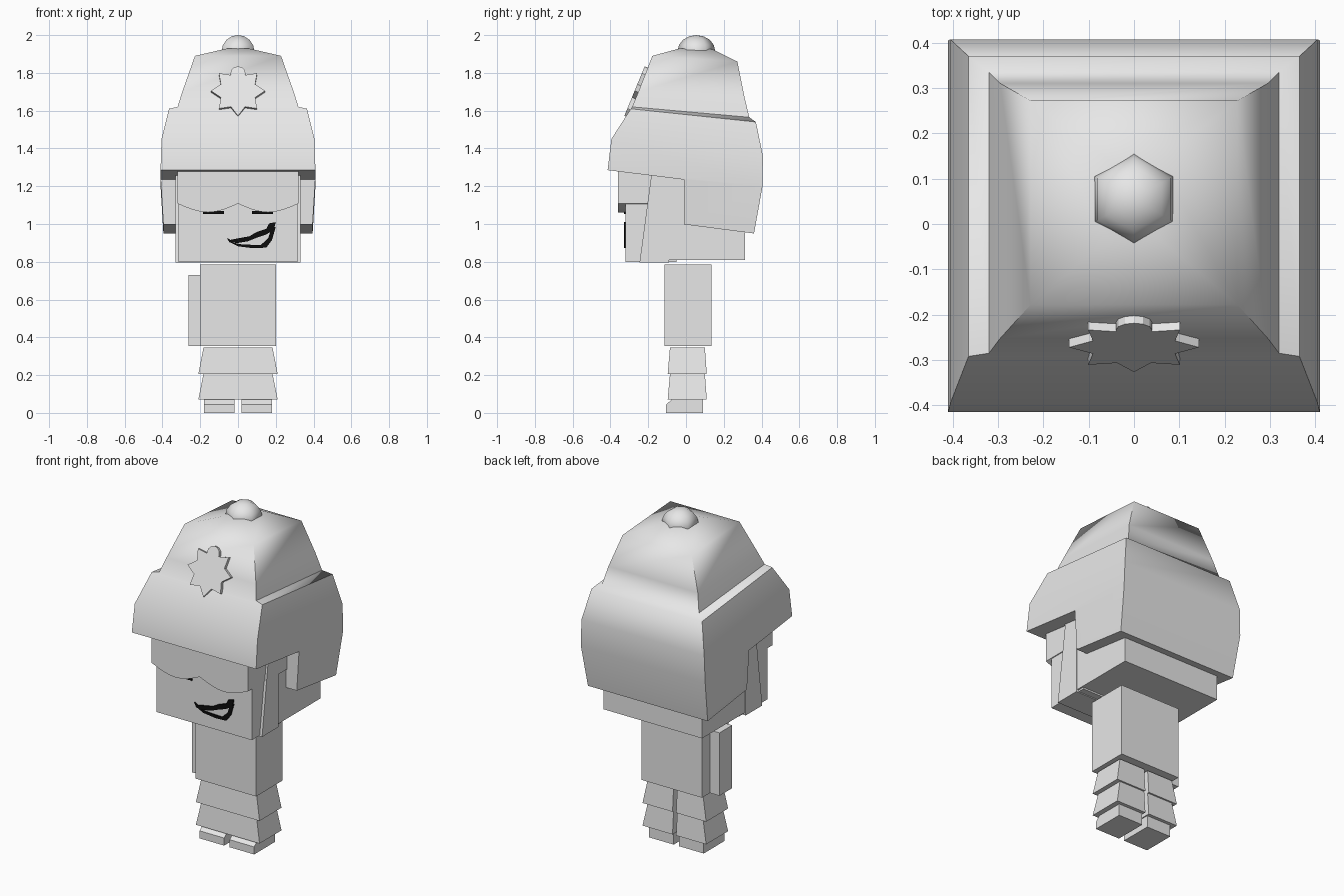
import bpy, bmesh, math
from mathutils import Vector

if "Cube" in bpy.data.objects:
    bpy.data.objects.remove(bpy.data.objects["Cube"])


def material(name, rgb):
    m = bpy.data.materials.new(name)
    m.use_nodes = True
    m.diffuse_color = (*rgb, 1)
    m.node_tree.nodes["Principled BSDF"].inputs["Base Color"].default_value = (*rgb, 1)
    return m


GREY = material("light grey", (0.8, 0.8, 0.8))
BLACK = material("black", (0.004, 0.004, 0.004))


def finish(name, bm, mat=GREY):
    bmesh.ops.recalc_face_normals(bm, faces=bm.faces[:])
    mesh = bpy.data.meshes.new(name)
    bm.to_mesh(mesh)
    bm.free()
    mesh.materials.append(mat)
    obj = bpy.data.objects.new(name, mesh)
    bpy.context.collection.objects.link(obj)
    return obj


def smooth(obj, degrees):
    bpy.ops.object.select_all(action="DESELECT")
    obj.select_set(True)
    bpy.context.view_layer.objects.active = obj
    bpy.ops.object.shade_smooth_by_angle(angle=math.radians(degrees))


def prism(name, outline, axis, a, b, mat=GREY):
    """Outline in the XZ (axis y) or YZ (axis x) plane, extruded from a to b."""
    place = (lambda u, v: (a, u, v)) if axis == "x" else (lambda u, v: (u, a, v))
    shift = Vector((b - a, 0, 0)) if axis == "x" else Vector((0, b - a, 0))
    bm = bmesh.new()
    face = bm.faces.new([bm.verts.new(place(u, v)) for u, v in outline])
    new = bmesh.ops.extrude_face_region(bm, geom=[face])["geom"]
    bmesh.ops.translate(bm, vec=shift, verts=[g for g in new if isinstance(g, bmesh.types.BMVert)])
    return finish(name, bm, mat)


def loft(name, rings, mat=GREY):
    """Rings of (x0, x1, front y, back y, front z, back z), bottom to top."""
    bm = bmesh.new()
    loops = []
    for x0, x1, yf, yb, zf, zb in rings:
        corners = [(x0, yf, zf), (x1, yf, zf), (x1, yb, zb), (x0, yb, zb)]
        loops.append([bm.verts.new(c) for c in corners])
    bm.faces.new(loops[0])
    bm.faces.new(loops[-1])
    for low, high in zip(loops, loops[1:]):
        for i in range(4):
            j = (i + 1) % 4
            bm.faces.new((low[i], low[j], high[j], high[i]))
    return finish(name, bm, mat)


def box(name, x0, x1, y0, y1, z0, z1, mat=GREY):
    return loft(name, [(x0, x1, y0, y1, z0, z0), (x0, x1, y0, y1, z1, z1)], mat)


# Feet and two flared trouser tiers per leg
foot = [(-0.105, 0), (0.09, 0), (0.09, 0.07), (-0.075, 0.07), (-0.105, 0.045)]
for side, s in (("left", 1), ("right", -1)):
    prism(side + "_foot", foot, "x", s * 0.018, s * 0.18)
    for tier, z0, z1 in (("lower", 0.07, 0.205), ("upper", 0.205, 0.345)):
        loft(f"{side}_{tier}_trouser", [
            (s * 0.012, s * 0.21, -0.097, 0.11, z0, z0),
            (s * 0.012, s * 0.183, -0.085, 0.1, z1, z1)])
for tier, z0, z1 in (("lower", 0.07, 0.205), ("upper", 0.205, 0.345)):
    loft(tier + "_trouser_front", [
        (-0.012, 0.012, -0.097, 0, z0, z0), (-0.012, 0.012, -0.085, 0, z1, z1)])

# Torso and single arm
box("torso", -0.2, 0.2, -0.115, 0.135, 0.355, 0.785)
box("right_arm", -0.263, -0.2, -0.06, 0.06, 0.355, 0.73)

# Head
box("face", -0.315, 0.315, -0.32, -0.05, 0.8, 1.3)
box("head_back", -0.325, 0.325, -0.1, 0.312, 0.81, 1.3)
sideburn = [(-0.246, 0.795), (-0.09, 0.795), (-0.09, 1.11),
            (0.1, 1.11), (0.1, 1.3), (-0.178, 1.3)]
prism("sideburns", sideburn, "x", -0.331, 0.331)

# Fringe with two scallops along its lower edge
fringe = [(-0.319, 1.32)]
for i in range(17):
    x = -0.319 + 0.638 * i / 16
    fringe.append((x, 1.108 - 0.046 * abs(math.sin(math.pi * i / 8))))
fringe.append((0.319, 1.32))
prism("fringe", fringe, "y", -0.36, -0.15)

# Eyes and crooked smile
for side, s in (("left", 1), ("right", -1)):
    box(side + "_eye", s * 0.075, s * 0.185, -0.329, -0.32, 1.053, 1.07, BLACK)
upper_lip = [(-0.06, 0.928), (-0.04, 0.916), (0, 0.924), (0.06, 0.935), (0.1, 0.958),
             (0.15, 0.975), (0.165, 1.003), (0.2, 1.01), (0.19, 0.97), (0.15, 0.945),
             (0.1, 0.928), (0.05, 0.908), (0, 0.9), (-0.045, 0.902)]
lower_lip = [(-0.045, 0.905), (0.02, 0.892), (0.12, 0.888), (0.16, 0.925), (0.18, 0.985),
             (0.2, 0.985), (0.18, 0.915), (0.15, 0.875), (0.08, 0.872), (0, 0.882)]
prism("upper_lip", upper_lip, "y", -0.329, -0.32, BLACK)
prism("lower_lip", lower_lip, "y", -0.328, -0.32, BLACK)

# Hat: flared band and tapered crown, notched at the front below the brim
profile = [(0.395, -0.41, 0.36, 1.05, 0.95), (0.41, -0.415, 0.405, 1.285, 1.2),
           (0.405, -0.395, 0.407, 1.45, 1.36), (0.365, -0.292, 0.37, 1.61, 1.54),
           (0.32, -0.285, 0.335, 1.62, 1.565), (0.295, -0.252, 0.31, 1.7, 1.67),
           (0.228, -0.178, 0.272, 1.89, 1.86), (0.055, -0.032, 0.14, 1.93, 1.925)]
hat = loft("hat", [(-p[0], *p) for p in profile])
notch = [(-0.6, 1.308), (-0.01, 1.235), (-0.01, 0.7), (-0.6, 0.7)]
cutter = prism("notch_cutter", notch, "x", -0.6, 0.6)
cutter.hide_render = True
cut = hat.modifiers.new("notch", "BOOLEAN")
cut.operation = "DIFFERENCE"
cut.solver = "EXACT"
cut.object = cutter
bpy.context.view_layer.objects.active = hat
bpy.ops.object.modifier_apply(modifier=cut.name)
bpy.data.objects.remove(cutter)
smooth(hat, 55)

# Hat button
bpy.ops.mesh.primitive_uv_sphere_add(segments=6, ring_count=8, radius=0.1,
                                     location=(0, 0.055, 1.915))
button = bpy.context.object
button.name = "hat_button"
button.scale.z = 0.85
button.data.materials.append(GREY)
smooth(button, 70)

# Star badge: seven points and a round knob on top
star = [(0.04 * math.cos(math.pi * i / 6), 0.1 + 0.04 * math.sin(math.pi * i / 6))
        for i in range(7)]
for i in range(1, 16):
    r = 0.098 if i % 2 else 0.143
    a = math.pi / 2 + i * math.pi / 8
    star.append((r * math.cos(a), r * math.sin(a)))
badge = prism("star_badge", star, "y", 0, 0.04)
badge.location = (0, -0.272, 1.705)
badge.rotation_euler.x = -0.39
